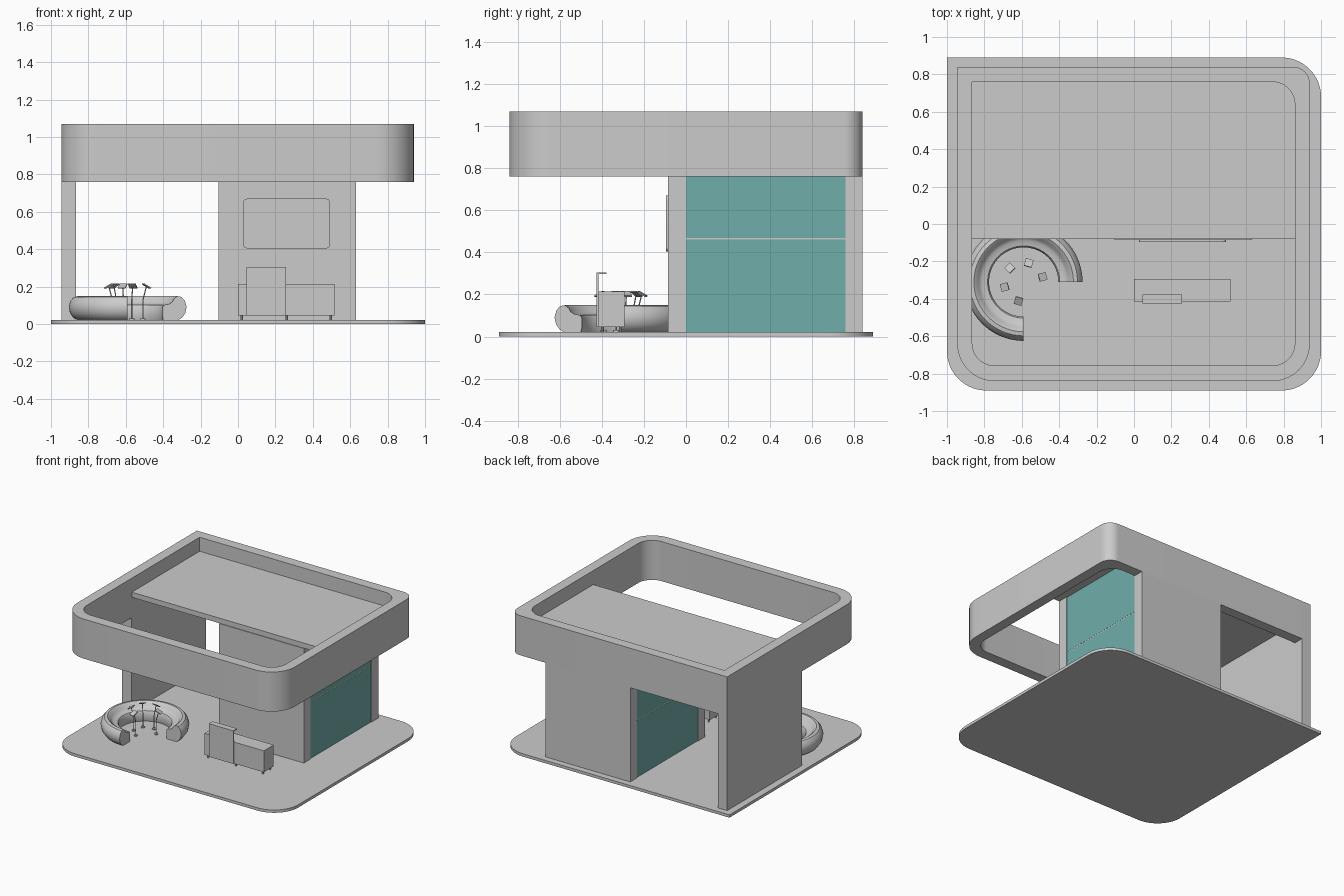
import bpy, bmesh, math
from mathutils import Vector, Matrix

if "Cube" in bpy.data.objects:
    bpy.data.objects.remove(bpy.data.objects["Cube"])


def finish(bm, name, mat=None, smooth=False):
    bmesh.ops.recalc_face_normals(bm, faces=bm.faces)
    me = bpy.data.meshes.new(name)
    bm.to_mesh(me)
    bm.free()
    ob = bpy.data.objects.new(name, me)
    bpy.context.collection.objects.link(ob)
    if mat:
        me.materials.append(mat)
    if smooth:
        bpy.ops.object.select_all(action='DESELECT')
        ob.select_set(True)
        bpy.context.view_layer.objects.active = ob
        bpy.ops.object.shade_smooth_by_angle(angle=math.radians(35))
    return ob


def box(name, x0, x1, y0, y1, z0, z1, mat=None):
    bm = bmesh.new()
    bmesh.ops.create_cube(bm, size=1)
    for v in bm.verts:
        v.co = (x0 + (v.co.x + .5) * (x1 - x0), y0 + (v.co.y + .5) * (y1 - y0),
                z0 + (v.co.z + .5) * (z1 - z0))
    return finish(bm, name, mat)


def outline(x0, x1, y0, y1, radii, n=14):
    """Rounded rectangle; radii start at the low corner and run anticlockwise."""
    pts = []
    corners = ((x0, y0, 1, 1), (x1, y0, -1, 1), (x1, y1, -1, -1), (x0, y1, 1, -1))
    for i, ((cx, cy, sx, sy), r) in enumerate(zip(corners, radii)):
        if r == 0:
            pts.append((cx, cy))
            continue
        for k in range(n + 1):
            a = math.pi + (i + k / n) * math.pi / 2
            pts.append((cx + sx * r + r * math.cos(a), cy + sy * r + r * math.sin(a)))
    return pts


def prism(name, pts, z0, z1):
    bm = bmesh.new()
    f = bm.faces.new([bm.verts.new((x, y, z0)) for x, y in pts])
    ext = bmesh.ops.extrude_face_region(bm, geom=[f])
    for v in ext['geom']:
        if isinstance(v, bmesh.types.BMVert):
            v.co.z = z1
    return finish(bm, name, smooth=True)


def loft(name, rings, closed, smooth=True):
    """Join closed rings of points; cap the ends unless the rings form a loop."""
    bm = bmesh.new()
    vs = [[bm.verts.new(p) for p in ring] for ring in rings]
    m = len(vs[0])
    for i in range(len(vs) if closed else len(vs) - 1):
        a, b = vs[i], vs[(i + 1) % len(vs)]
        for j in range(m):
            bm.faces.new((a[j], a[(j + 1) % m], b[(j + 1) % m], b[j]))
    if not closed:
        bm.faces.new(vs[0])
        bm.faces.new(vs[-1])
    return finish(bm, name, smooth=smooth)


def rod(name, a, b, r, sides=10):
    a, b = Vector(a), Vector(b)
    bm = bmesh.new()
    rot = (b - a).to_track_quat('Z', 'Y').to_matrix().to_4x4()
    bmesh.ops.create_cone(bm, cap_ends=True, segments=sides, radius1=r, radius2=r,
                          depth=(b - a).length,
                          matrix=Matrix.Translation((a + b) / 2) @ rot)
    return finish(bm, name, smooth=True)


glass = bpy.data.materials.new("teal_glass")
glass.diffuse_color = (0.16, 0.42, 0.41, 1)
glass.use_nodes = True
glass.node_tree.nodes["Principled BSDF"].inputs["Base Color"].default_value = glass.diffuse_color
pale = bpy.data.materials.new("pale_strip")
pale.diffuse_color = (0.85, 0.88, 0.88, 1)
pale.use_nodes = True
pale.node_tree.nodes["Principled BSDF"].inputs["Base Color"].default_value = pale.diffuse_color

# Floor slab, with one square corner at the back left
prism("floor_slab", outline(-1, 1, -.89, .89, (.21, .21, .21, 0)), 0, .022)

# Hanging roof band
outer = outline(-.945, .94, -.84, .84, (.2, .2, .09, 0))
inner = outline(-.865, .86, -.757, .76, (.12, .12, .12, 0))
loft("roof_band", [[(xo, yo, .76), (xo, yo, 1.07), (xi, yi, 1.07), (xi, yi, .76)]
                   for (xo, yo), (xi, yi) in zip(outer, inner)], True)

# Ceiling over the back half
prism("ceiling_panel", outline(-.865, .86, -.08, .76, (0, 0, .12, 0)), .92, .96)

# Walls
box("left_wall", -.945, -.865, -.085, .84, .022, .76)
box("room_back_wall", -.105, .63, .757, .84, .022, .76)
box("room_front_wall", -.105, .63, -.085, 0, .022, .92)

# Glass sides of the room, each split by a thin strip
for side, x0, x1 in (("left", -.1, -.08), ("right", .605, .625)):
    box(side + "_glass_lower", x0, x1, 0, .757, .022, .462, glass)
    box(side + "_glass_strip", x0 + .001, x1 - .001, 0, .757, .462, .469, pale)
    box(side + "_glass_upper", x0, x1, 0, .757, .469, .92, glass)

# Wall screen with rounded corners
scr = outline(.028, .492, .405, .67, (.02,) * 4, 6)
loft("wall_screen", [[(x, y, z) for x, z in scr] for y in (-.085, -.096)], False)

# Counter with feet and a raised front panel
box("counter_body", 0, .515, -.415, -.293, .045, .213)
for i, x in enumerate((.02, .26, .495)):
    for j, y in enumerate((-.397, -.311)):
        rod(f"counter_foot_{i}_{j}", (x, y, .022), (x, y, .046), .007)
box("counter_front_panel", .045, .257, -.425, -.415, .045, .305)
box("counter_panel_lip", .045, .257, -.415, -.378, .298, .305)

# Three-quarter round sofa swept around its centre
CX, CY = -.59, -.31
profile = [(.19, .022), (.185, .04), (.185, .088), (.193, .102), (.222, .107), (.238, .118),
           (.248, .136), (.266, .149), (.288, .145), (.306, .124), (.315, .092),
           (.308, .058), (.29, .033), (.27, .022)]
STEPS = 54
rings = []
for k in range(STEPS + 1):
    a = math.radians(270 * k / STEPS)
    rings.append([(CX + r * math.cos(a), CY + r * math.sin(a), z) for r, z in profile])
loft("round_sofa", rings, False)

# Five tablet stands facing outwards
for i in range(5):
    a = math.radians(15 + 60 * i)
    spin = Matrix.Translation((CX, CY, 0)) @ Matrix.Rotation(a, 4, 'Z')
    foot, knee, top = (spin @ Vector(p) for p in
                       ((.085, 0, .03), (.085, 0, .13), (.103, 0, .2)))
    rod(f"stand_base_{i}", spin @ Vector((.085, 0, .022)), foot, .014, 16)
    rod(f"stand_pole_{i}", foot, knee, .003)
    rod(f"stand_neck_{i}", knee, top, .003)
    tab = box(f"stand_tablet_{i}", -.023, .023, -.021, .021, -.003, .003)
    tab.matrix_world = spin @ Matrix.Translation((.105, 0, .203)) @ Matrix.Rotation(math.radians(30), 4, 'Y')
